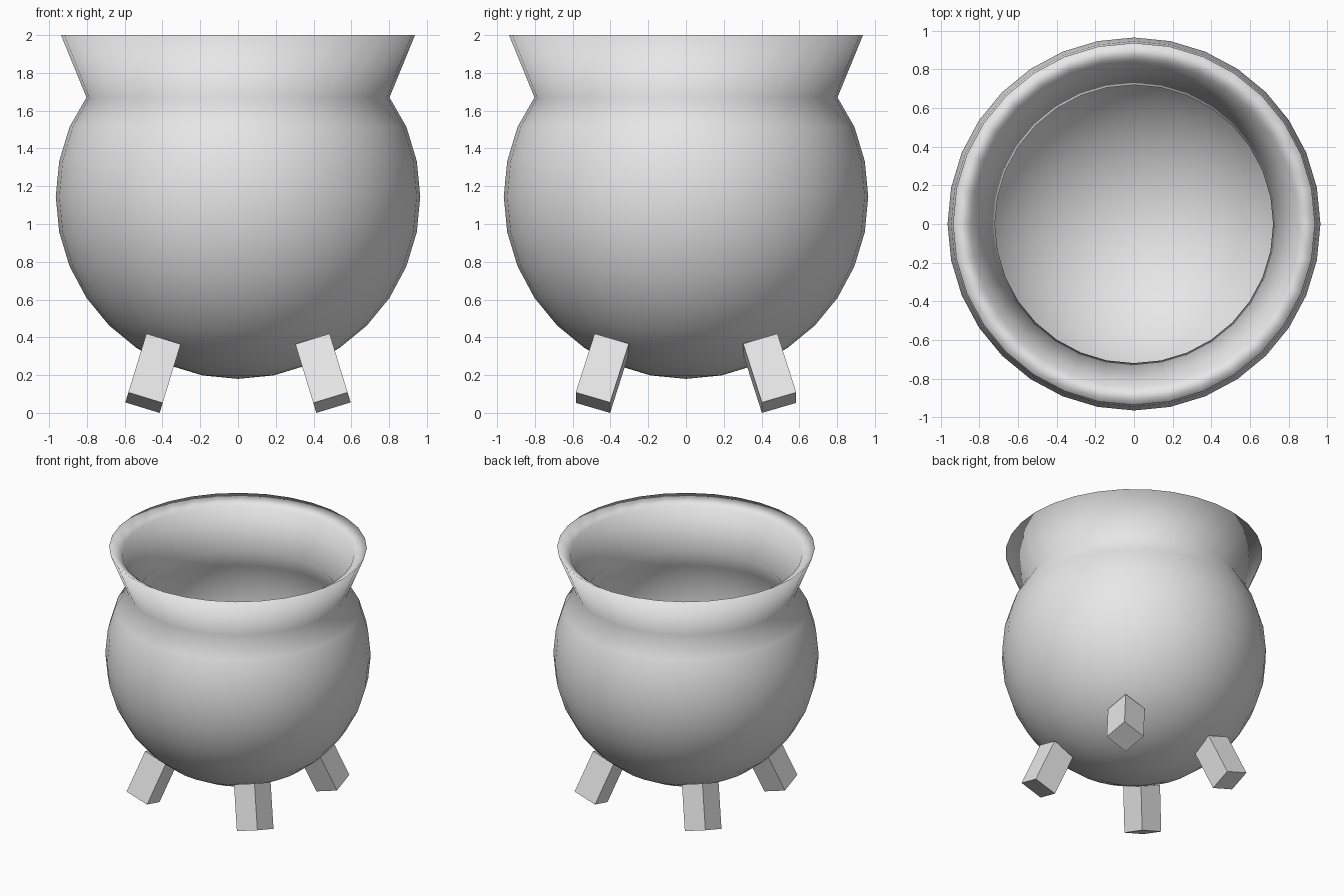
import bpy, bmesh, math
from mathutils import Matrix, Euler, Vector

if "Cube" in bpy.data.objects:
    bpy.data.objects.remove(bpy.data.objects["Cube"])

iron = bpy.data.materials.new("grey_iron")
iron.diffuse_color = (0.8, 0.8, 0.8, 1)
iron.use_nodes = True
iron.node_tree.nodes["Principled BSDF"].inputs["Base Color"].default_value = iron.diffuse_color

def add_object(name, bm, smooth):
    bmesh.ops.recalc_face_normals(bm, faces=bm.faces)
    for f in bm.faces:
        f.smooth = smooth
    me = bpy.data.meshes.new(name)
    bm.to_mesh(me)
    bm.free()
    me.materials.append(iron)
    ob = bpy.data.objects.new(name, me)
    bpy.context.collection.objects.link(ob)
    return ob

# Pot: round bowl with flared neck, spun from a closed wall profile
CZ, R_OUT, R_IN, SEG = 1.145, 0.965, 0.872, 32

def arc(radius, steps=11):
    """Points from the bottom pole up to just below the neck."""
    angles = [math.radians(-90 + 11.25 * i) for i in range(steps)]
    return [(radius * math.cos(a), CZ + radius * math.sin(a)) for a in angles]

outer = arc(R_OUT) + [(0.802, 1.67), (0.937, 2.0)]
inner = arc(R_IN) + [(0.72, 1.635), (0.842, 1.94)]
profile = outer + inner[::-1]

bm = bmesh.new()
verts = [bm.verts.new((max(r, 0.0), 0, z)) for r, z in profile]
edges = [bm.edges.new(pair) for pair in zip(verts, verts[1:])]
bmesh.ops.spin(bm, geom=verts + edges, cent=(0, 0, 0), axis=(0, 0, 1),
               angle=2 * math.pi, steps=SEG, use_merge=False)
bmesh.ops.remove_doubles(bm, verts=bm.verts, dist=0.0005)
add_object("pot_body", bm, True)

# Four splayed square legs
TILT = math.radians(17)
for sx, side in ((-1, "left"), (1, "right")):
    for sy, end in ((-1, "front"), (1, "back")):
        bm = bmesh.new()
        bmesh.ops.create_cube(bm, size=1)
        rot = Euler((sy * TILT, -sx * TILT, 0)).to_matrix().to_4x4()
        mat = (Matrix.Translation((sx * 0.45, sy * 0.443, 0.213)) @ rot
               @ Matrix.Diagonal((0.19, 0.19, 0.34, 1)))
        bmesh.ops.transform(bm, matrix=mat, verts=bm.verts)
        # stand exactly on the ground
        low = min(v.co.z for v in bm.verts)
        bmesh.ops.translate(bm, vec=Vector((0, 0, -low)), verts=bm.verts)
        add_object(f"{end}_{side}_leg", bm, False)
